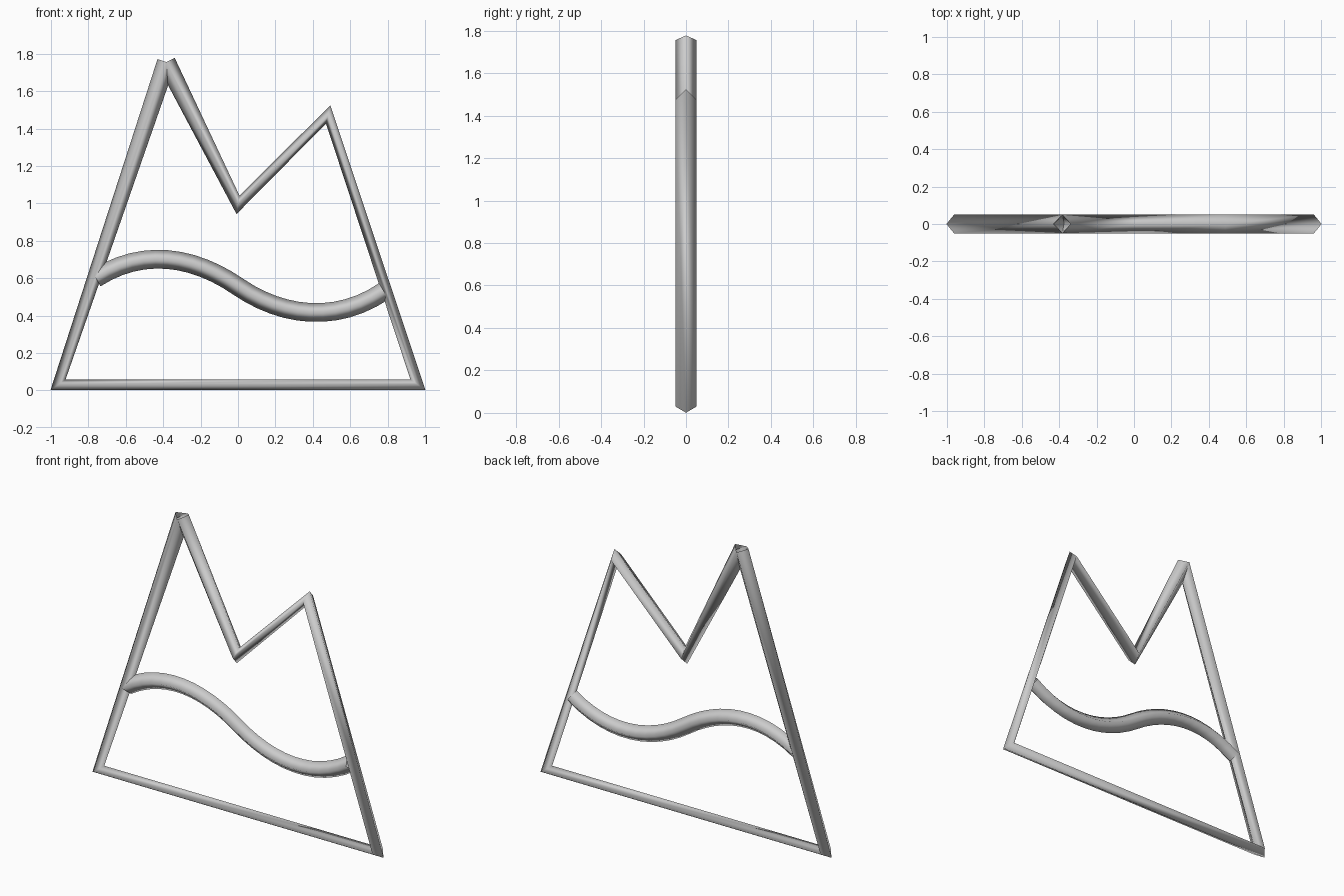
import bpy, bmesh
from mathutils import Vector
from mathutils.geometry import interpolate_bezier

if "Cube" in bpy.data.objects:
    bpy.data.objects.remove(bpy.data.objects["Cube"])

RADIUS = 0.05

grey = bpy.data.materials.new("light grey")
grey.diffuse_color = (0.6, 0.6, 0.6, 1)
grey.use_nodes = True
grey.node_tree.nodes["Principled BSDF"].inputs["Base Color"].default_value = grey.diffuse_color


def tube(name, points):
    """Sweep a diamond section along an open path in the xz plane."""
    path = [Vector((x, 0, z)) for x, z in points]
    side = Vector((0, RADIUS, 0))
    bm = bmesh.new()
    rings = []
    for i, p in enumerate(path):
        # tangent bisects neighbouring segments; section size stays constant
        t = Vector()
        if i > 0:
            t += (p - path[i - 1]).normalized()
        if i < len(path) - 1:
            t += (path[i + 1] - p).normalized()
        t.normalize()
        n = Vector((-t.z, 0, t.x)) * RADIUS
        rings.append([bm.verts.new(p + d) for d in (n, side, -n, -side)])
    for a, b in zip(rings, rings[1:]):
        for k in range(4):
            j = (k + 1) % 4
            bm.faces.new((a[k], a[j], b[j], b[k]))
    bmesh.ops.recalc_face_normals(bm, faces=bm.faces)
    for f in bm.faces:
        f.smooth = True
    me = bpy.data.meshes.new(name)
    bm.to_mesh(me)
    bm.free()
    me.materials.append(grey)
    ob = bpy.data.objects.new(name, me)
    bpy.context.collection.objects.link(ob)
    return ob


def bezier(a, b, c, d, n=13):
    pts = interpolate_bezier(*[Vector((x, z, 0)) for x, z in (a, b, c, d)], n)
    return [(p.x, p.y) for p in pts]


# Twin-peak outline, open at the tall summit
tube("mountain_outline", [(-0.383, 1.755), (-0.962, 0.03), (0.962, 0.03),
                          (0.482, 1.475), (0.0, 0.992), (-0.383, 1.755)])

# Wavy band across the middle
left = bezier((-0.76, 0.6), (-0.51, 0.76), (-0.24, 0.72), (0, 0.555))
right = bezier((0, 0.555), (0.24, 0.39), (0.53, 0.36), (0.78, 0.53))
tube("wavy_band", left + right[1:])
